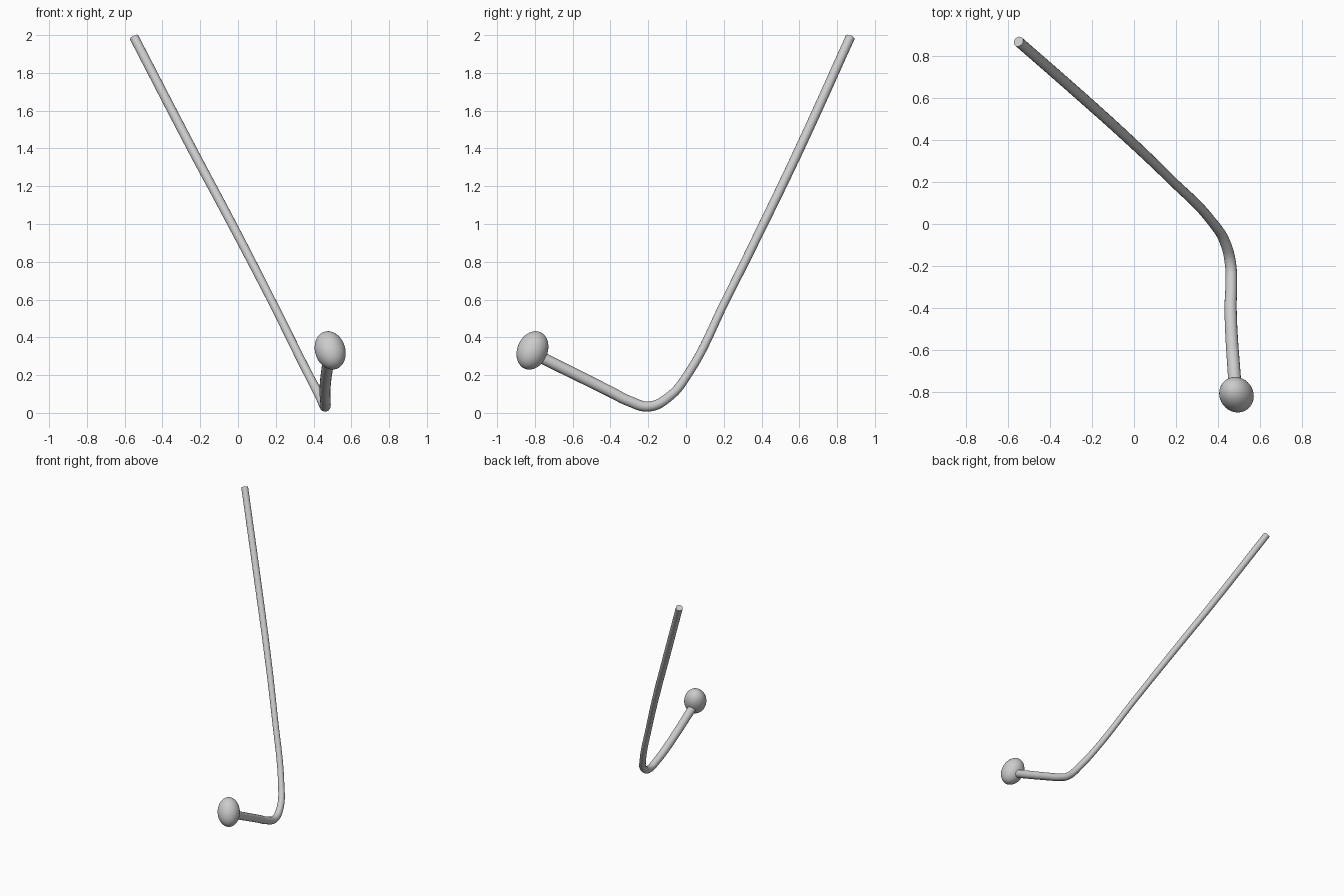
import bpy, math
from mathutils import Vector

if "Cube" in bpy.data.objects:
    bpy.data.objects.remove(bpy.data.objects["Cube"])

def smooth(obj):
    bpy.ops.object.select_all(action='DESELECT')
    obj.select_set(True)
    bpy.context.view_layer.objects.active = obj
    bpy.ops.object.shade_smooth_by_angle(angle=math.radians(40))

# Bent rod: centreline points (x, y, z, radius) from upper tip to the knob
path = [
    (-0.55, 0.869, 1.988, 0.025),
    (-0.245, 0.602, 1.40, 0.025),
    (-0.032, 0.41, 1.00, 0.024),
    (0.175, 0.212, 0.60, 0.022),
    (0.372, 0.01, 0.205, 0.023),
    (0.435, -0.09, 0.085, 0.025),
    (0.46, -0.195, 0.034, 0.027),
    (0.463, -0.30, 0.062, 0.028),
    (0.46, -0.40, 0.112, 0.029),
    (0.482, -0.79, 0.305, 0.031),
]
curve = bpy.data.curves.new("rod_path", 'CURVE')
curve.dimensions = '3D'
curve.bevel_depth = 1.0
curve.bevel_resolution = 6
curve.resolution_u = 8
curve.use_fill_caps = True
spline = curve.splines.new('BEZIER')
spline.bezier_points.add(len(path) - 1)
for p, (x, y, z, r) in zip(spline.bezier_points, path):
    p.co = (x, y, z)
    p.radius = r
    p.handle_left_type = p.handle_right_type = 'AUTO'
rod = bpy.data.objects.new("bent_rod", curve)
bpy.context.collection.objects.link(rod)
bpy.context.view_layer.objects.active = rod
rod.select_set(True)
bpy.ops.object.convert(target='MESH')
rod = bpy.context.view_layer.objects.active
rod.name = "bent_rod"
smooth(rod)

# Egg-shaped knob, long axis leaning across the end of the short leg
bpy.ops.mesh.primitive_uv_sphere_add(segments=40, ring_count=24, radius=1,
                                     location=(0.488, -0.813, 0.331))
knob = bpy.context.object
knob.name = "end_knob"
knob.scale = (0.08, 0.08, 0.107)
knob.rotation_euler = Vector((-0.28, 0.38, 0.88)).to_track_quat('Z', 'Y').to_euler()
smooth(knob)
